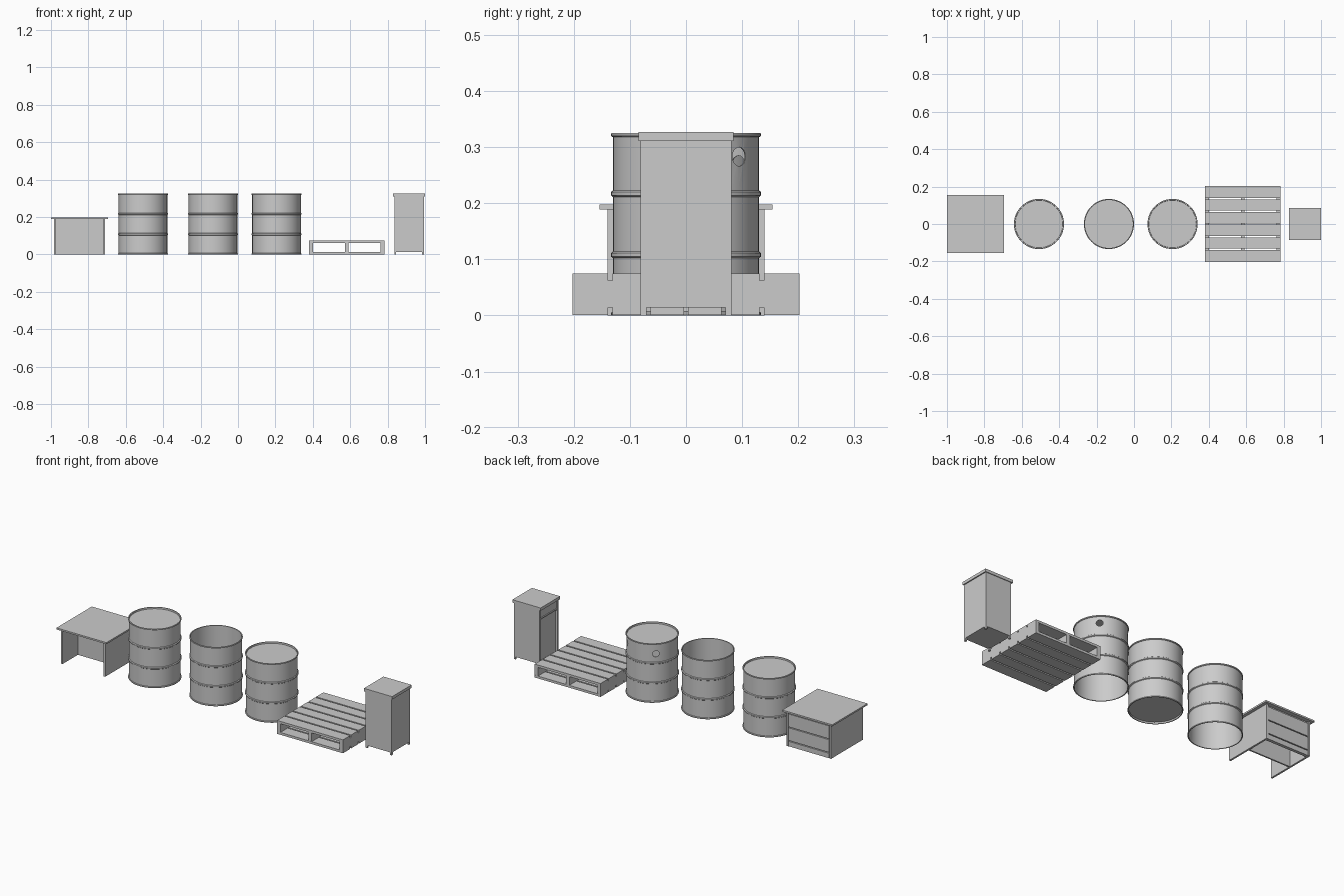
import bpy, bmesh, math
from mathutils import Matrix, Vector

if "Cube" in bpy.data.objects:
    bpy.data.objects.remove(bpy.data.objects["Cube"])


def boxes(name, specs):
    """One object from boxes given as (x0, x1, y0, y1, z0, z1)."""
    bm = bmesh.new()
    for x0, x1, y0, y1, z0, z1 in specs:
        centre = Vector(((x0 + x1) / 2, (y0 + y1) / 2, (z0 + z1) / 2))
        m = Matrix.Translation(centre) @ Matrix.Diagonal((x1 - x0, y1 - y0, z1 - z0, 1))
        bmesh.ops.create_cube(bm, size=1, matrix=m)
    me = bpy.data.meshes.new(name)
    bm.to_mesh(me)
    bm.free()
    ob = bpy.data.objects.new(name, me)
    bpy.context.collection.objects.link(ob)
    return ob


# Drum: thin closed shell, lid at one end, the other end open
H, R, T = 0.325, 0.130, 0.002
SIDES = 48


def rib(z):
    return [(R, z - .006), (R + .004, z - .003), (R + .004, z + .003), (R, z + .006)]


PROFILE = ([(R - T, 0), (R + .003, 0), (R + .004, .003), (R + .003, .006), (R, .007)]
           + rib(.108) + rib(.217)
           + [(R, H - .007), (R + .003, H - .006), (R + .004, H - .003), (R + .003, H),
              (R - .002, H), (R - .003, H - .008), (0, H - .008), (0, H - .010), (R - T, H - .010)])


def drum(name, x, flipped=False):
    bm = bmesh.new()
    rings = []
    for r, z in PROFILE:
        z = H - z if flipped else z
        if r == 0:
            rings.append([bm.verts.new((0, 0, z))] * SIDES)
        else:
            rings.append([bm.verts.new((r * math.cos(i * math.tau / SIDES),
                                        r * math.sin(i * math.tau / SIDES), z))
                          for i in range(SIDES)])
    for k in range(len(rings)):
        a, b = rings[k], rings[(k + 1) % len(rings)]
        for i in range(SIDES):
            j = (i + 1) % SIDES
            vs = list(dict.fromkeys((a[i], a[j], b[j], b[i])))
            if len(vs) > 2:
                bm.faces.new(vs)
    bmesh.ops.recalc_face_normals(bm, faces=bm.faces)
    me = bpy.data.meshes.new(name)
    bm.to_mesh(me)
    bm.free()
    ob = bpy.data.objects.new(name, me)
    bpy.context.collection.objects.link(ob)
    ob.location.x = x
    bpy.context.view_layer.objects.active = ob
    ob.select_set(True)
    bpy.ops.object.shade_smooth_by_angle(angle=math.radians(30))
    ob.select_set(False)
    return ob


drum("drum_left", -.508)
drum("drum_open_top", -.134, flipped=True)
holed = drum("drum_with_holes", .206)

# Two small round holes near the top of the right drum
for deg, z in ((47, .283), (133, .268)):
    d = Vector((math.cos(math.radians(deg)), math.sin(math.radians(deg)), 0))
    bpy.ops.mesh.primitive_cylinder_add(vertices=16, radius=.017, depth=.06,
                                        location=d * R + Vector((.206, 0, z)),
                                        rotation=d.to_track_quat('Z', 'Y').to_euler())
    cutter = bpy.context.object
    cutter.name = "hole_cutter"
    cutter.hide_render = True
    cutter.hide_set(True)
    mod = holed.modifiers.new("hole", 'BOOLEAN')
    mod.operation = 'DIFFERENCE'
    mod.object = cutter

# Desk: top, side panels, knee panel, drawer fronts on the back
boxes("desk_top", [(-1, -.695, -.154, .154, .189, .198)])
boxes("desk_sides", [(-.983, -.973, -.14, .14, 0, .189), (-.722, -.712, -.14, .14, 0, .189)])
boxes("desk_knee_panel", [(-.973, -.722, -.006, .002, 0, .189)])
boxes("desk_back_board", [(-.973, -.722, .122, .130, 0, .189)])
boxes("desk_drawer_fronts", [(-.971, -.724, .130, .139, z0, z1)
                             for z0, z1 in ((.0, .027), (.032, .102), (.107, .178))])

# Pallet: six boards above and below, three stringers between
PITCH, GAP = .4045 / 6, .008
slats = [(-.20225 + i * PITCH + (GAP / 2 if i else 0),
          -.20225 + (i + 1) * PITCH - (GAP / 2 if i < 5 else 0)) for i in range(6)]
boxes("pallet_top_boards", [(.38, .782, a, b, .062, .075) for a, b in slats])
boxes("pallet_bottom_boards", [(.38, .782, a, b, .001, .014) for a, b in slats])
boxes("pallet_stringers", [(x, x + .02, -.202, .202, .014, .062) for x in (.38, .571, .762)])

# Cabinet: shell open towards -x, with drawer, recessed door and feet
boxes("cabinet_top", [(.828, 1.0, -.085, .085, .311, .327)])
boxes("cabinet_shell", [(.836, .994, -.081, -.073, .014, .311), (.836, .994, .073, .081, .014, .311),
                        (.986, .994, -.073, .073, .014, .311), (.838, .986, -.073, .073, .014, .022),
                        (.838, .986, -.073, .073, .254, .260)])
boxes("cabinet_drawer", [(.840, .850, -.070, .070, .263, .303)])
boxes("cabinet_door", [(.848, .856, -.073, .073, .022, .254)])
boxes("cabinet_feet", [(x, x + .01, y, y + .011, 0, .014)
                       for x in (.836, .984) for y in (-.081, .070)])
